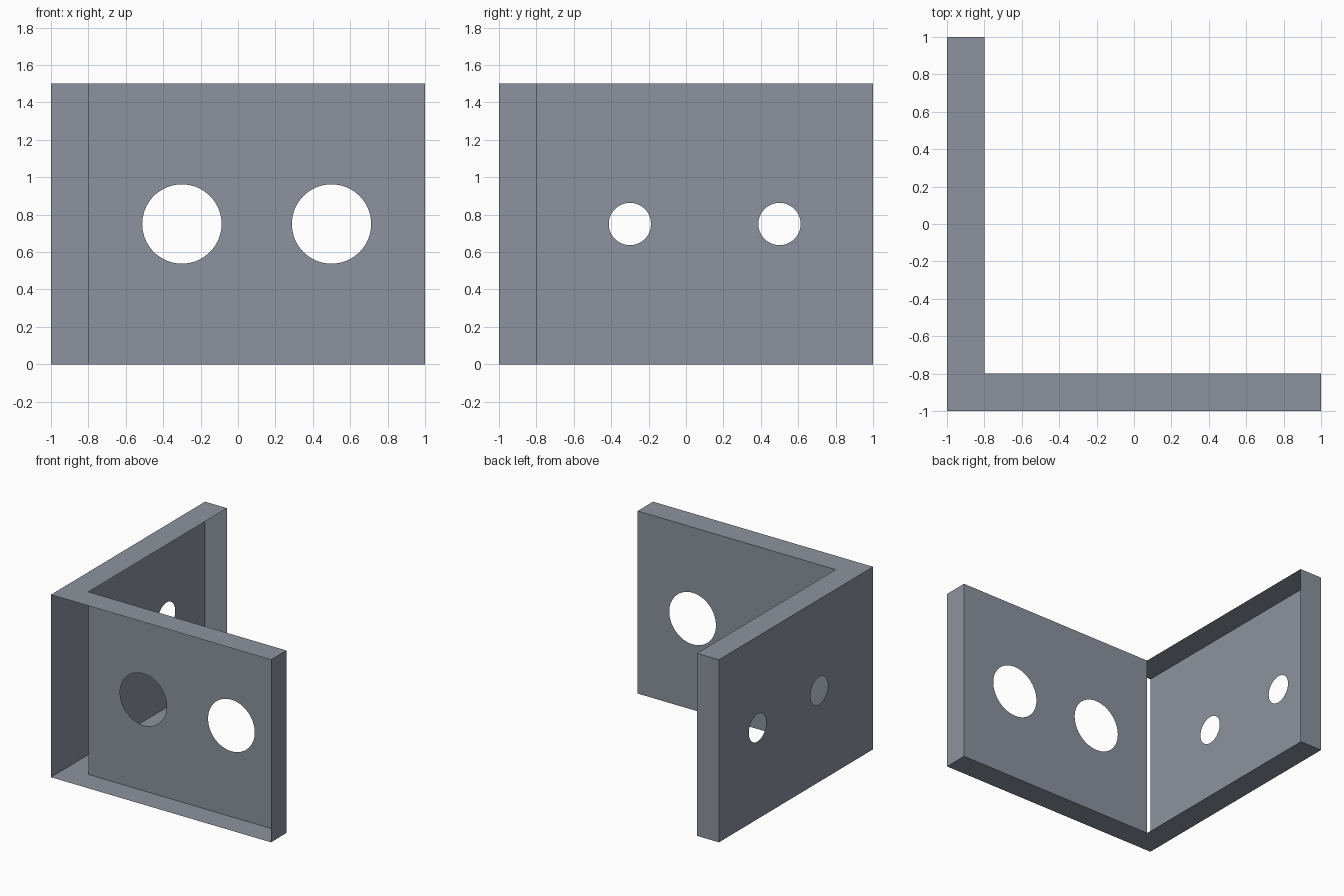
import bpy, bmesh, math
from mathutils import Vector

cube = bpy.data.objects.get("Cube")
if cube:
    bpy.data.objects.remove(cube, do_unlink=True)

HEIGHT, INNER = 1.5, -0.8

steel = bpy.data.materials.new("blue_grey_steel")
steel.use_nodes = True
colour = (0.262, 0.288, 0.342, 1)
steel.diffuse_color = colour
steel.node_tree.nodes["Principled BSDF"].inputs["Base Color"].default_value = colour


def circle(cx, cy, radius, sides=64):
    turn = math.tau / sides
    return [(cx + radius * math.cos(i * turn), cy + radius * math.sin(i * turn))
            for i in range(sides)]


def rectangle(a, b):
    return [(a, 0), (b, 0), (b, HEIGHT), (a, HEIGHT)]


def sheet(name, loops, place, normal):
    """Fill an outline, leaving any further loops open as holes."""
    bm = bmesh.new()
    for loop in loops:
        verts = [bm.verts.new(place(u, v)) for u, v in loop]
        for i, vert in enumerate(verts):
            bm.edges.new((verts[i - 1], vert))
    bmesh.ops.triangle_fill(bm, edges=bm.edges[:], use_beauty=True, normal=normal)
    bm.normal_update()
    for face in bm.faces:
        if face.normal.dot(Vector(normal)) < 0:
            face.normal_flip()
    mesh = bpy.data.meshes.new(name)
    bm.to_mesh(mesh)
    bm.free()
    mesh.materials.append(steel)
    obj = bpy.data.objects.new(name, mesh)
    bpy.context.collection.objects.link(obj)


def across(y):
    return lambda u, v: (u, y, v)


def along(x):
    return lambda u, v: (x, u, v)


def level(z):
    return lambda u, v: (u, v, z)


# Pierced plates: the front arm keeps its inner skin, the side arm its outer one
HOLES = (-0.3, 0.5)
sheet("front_arm_plate",
      [rectangle(INNER, 1)] + [circle(h, HEIGHT / 2, 0.212) for h in HOLES],
      across(INNER), (0, 1, 0))
sheet("side_arm_plate",
      [rectangle(-1, 1)] + [circle(h, HEIGHT / 2, 0.113) for h in HOLES],
      along(-1), (-1, 0, 0))

# Narrow end caps of the two arms
sheet("front_arm_end", [rectangle(-1, INNER)], along(1), (1, 0, 0))
sheet("side_arm_end", [rectangle(-1, INNER)], across(1), (0, 1, 0))

# L-shaped rims closing the top and bottom
angle = [(-1, -1), (1, -1), (1, INNER), (INNER, INNER), (INNER, 1), (-1, 1)]
sheet("top_rim", [angle], level(HEIGHT), (0, 0, 1))
sheet("bottom_rim", [angle], level(0), (0, 0, -1))
